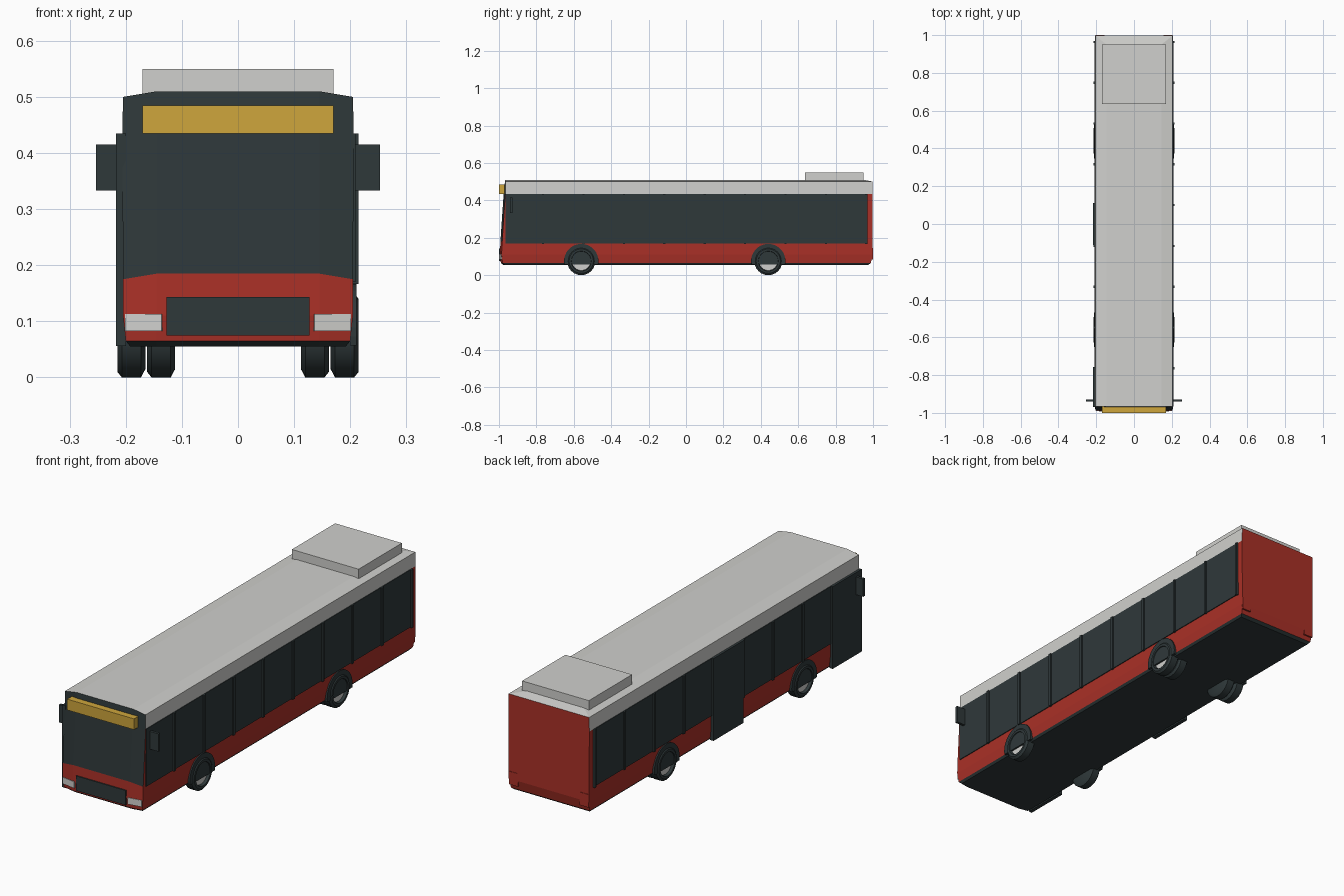
import bpy, bmesh, math
from mathutils import Matrix

if "Cube" in bpy.data.objects:
    bpy.data.objects.remove(bpy.data.objects["Cube"], do_unlink=True)


def material(name, rgb):
    m = bpy.data.materials.new(name)
    m.use_nodes = True
    m.diffuse_color = (*rgb, 1)
    node = next(n for n in m.node_tree.nodes if n.type == 'BSDF_PRINCIPLED')
    node.inputs["Base Color"].default_value = (*rgb, 1)
    node.inputs["Roughness"].default_value = 0.6
    return m


RED = material("red paint", (0.40, 0.03, 0.02))
WHITE = material("light grey paint", (0.63, 0.63, 0.61))
DARK = material("dark glass", (0.028, 0.040, 0.042))
AMBER = material("amber display", (0.62, 0.38, 0.045))


def finish(name, bm, mats, smooth=False):
    bmesh.ops.remove_doubles(bm, verts=bm.verts, dist=1e-5)
    bmesh.ops.recalc_face_normals(bm, faces=bm.faces)
    me = bpy.data.meshes.new(name)
    bm.to_mesh(me)
    bm.free()
    for m in mats:
        me.materials.append(m)
    ob = bpy.data.objects.new(name, me)
    bpy.context.collection.objects.link(ob)
    if smooth:
        bpy.ops.object.select_all(action='DESELECT')
        ob.select_set(True)
        bpy.context.view_layer.objects.active = ob
        bpy.ops.object.shade_smooth_by_angle(angle=math.radians(30))
    return ob


def box(name, x, y, z, mat, turn=0):
    bm = bmesh.new()
    size = [b - a for a, b in (x, y, z)]
    mid = [(a + b) / 2 for a, b in (x, y, z)]
    mtx = Matrix.Translation(mid) @ Matrix.Rotation(turn, 4, 'Z') @ Matrix.Diagonal((*size, 1))
    bmesh.ops.create_cube(bm, size=1, matrix=mtx)
    return finish(name, bm, [mat])


def side_box(name, s, x0, x1, y, z, mat, turn=0):
    return box(name, sorted((s * x0, s * x1)), y, z, mat, s * turn)


# Body shell: stacked outlines of (height, half width, front y, rear y)
def body():
    levels = [(0.055, 0.192, -0.977, 0.975), (0.065, 0.200, -0.990, 0.988),
              (0.11, 0.205, -0.995, 0.998), (0.175, 0.205, -0.992, 0.998),
              (0.435, 0.206, -0.975, 0.998), (0.50, 0.205, -0.967, 0.998)]
    bm = bmesh.new()
    rings = []
    for z, w, front, rear in levels:
        lift = 0.01 if z in (0.175, 0.50) else 0
        back = front + (0.001 if z == 0.50 else 0.009)
        pts = [(-w, back, z), (-0.145, front, z + lift), (0.145, front, z + lift),
               (w, back, z), (w, rear, z), (-w, rear, z)]
        rings.append([bm.verts.new(p) for p in pts])

    def face(verts, index):
        bm.faces.new(verts).material_index = index

    # Red below, dark windscreen, light band on the sides, dark skirt
    for i in range(len(levels) - 1):
        for j in range(6):
            k = (j + 1) % 6
            index = 0
            if i == 0:
                index = 2
            elif j < 3 and i >= 3:
                index = 2
            elif j in (3, 5) and i == 4:
                index = 1
            face([rings[i][j], rings[i][k], rings[i + 1][k], rings[i + 1][j]], index)
    face(rings[0], 2)

    # Roof with sloped edges
    t = rings[-1]
    left, right = (bm.verts.new((x, 0.95, 0.51)) for x in (-0.145, 0.145))
    face([t[1], t[2], right, left], 1)
    face([t[0], t[1], left, t[5]], 1)
    face([t[2], t[3], t[4], right], 1)
    face([right, t[4], t[5], left], 1)
    finish("body", bm, [RED, WHITE, DARK])


# Wheel lathed about the x axis, with a recessed light hub
def wheel(name, s, x, y):
    profile = [(-0.05, 0), (-0.05, 0.06), (-0.042, 0.075), (-0.008, 0.075),
               (0, 0.065), (0, 0.054), (-0.012, 0.05), (-0.012, 0)]
    n = 24
    bm = bmesh.new()
    rings = []
    for dx, r in profile:
        rings.append([bm.verts.new((s * (x + dx), y + r * math.cos(math.tau * k / n),
                                    0.075 + r * math.sin(math.tau * k / n))) for k in range(n)])
    for i in range(len(profile) - 1):
        for k in range(n):
            m = (k + 1) % n
            f = bm.faces.new([rings[i][k], rings[i][m], rings[i + 1][m], rings[i + 1][k]])
            f.material_index = int(i == len(profile) - 2)
    bmesh.ops.dissolve_degenerate(bm, dist=1e-5, edges=bm.edges)
    finish(name, bm, [DARK, WHITE], True)


# Dark wheel arch panel, cut off at the floor line
def arch(name, s, y):
    bm = bmesh.new()
    a0, steps, r = -0.2, 20, 0.092
    loop = []
    for k in range(steps + 1):
        a = a0 + (math.pi - 2 * a0) * k / steps
        loop.append(bm.verts.new((s * 0.2, y + r * math.cos(a), 0.075 + r * math.sin(a))))
    f = bm.faces.new(loop)
    ext = bmesh.ops.extrude_face_region(bm, geom=[f])
    moved = [v for v in ext["geom"] if isinstance(v, bmesh.types.BMVert)]
    bmesh.ops.translate(bm, verts=moved, vec=(s * 0.011, 0, 0))
    finish(name, bm, [DARK])


body()

# Both sides: glazing, pillars, wheels, mirrors, lamps
for s, side in ((1, "left"), (-1, "right")):
    side_box(f"{side}_windows", s, 0.20, 0.209, (-0.965, 0.97), (0.17, 0.435), DARK)
    for k in range(9):
        y = 0.964 - 0.216 * k
        side_box(f"{side}_pillar_{k + 1}", s, 0.20, 0.215,
                 (y - 0.006, y + 0.006), (0.167, 0.435), DARK)
    for axle, y in (("front", -0.56), ("rear", 0.44)):
        wheel(f"{axle}_{side}_wheel", s, 0.215, y)
        arch(f"{axle}_{side}_wheel_arch", s, y)
    wheel(f"rear_{side}_inner_wheel", s, 0.162, 0.44)
    side_box(f"{side}_mirror", s, 0.205, 0.253, (-0.94, -0.928), (0.333, 0.415), DARK)
    side_box(f"{side}_headlight", s, 0.135, 0.201, (-0.994, -0.986), (0.083, 0.113), WHITE, 0.16)
    side_box(f"{side}_tail_light", s, 0.157, 0.203, (0.992, 1.0), (0.085, 0.145), RED)

# Doors on the right side
for name, y in (("middle_door", (-0.11, 0.11)), ("front_door", (-0.97, -0.758))):
    side_box(name, -1, 0.20, 0.217, y, (0.056, 0.435), DARK)

# Front fittings and roof unit
box("front_grille", (-0.127, 0.127), (-0.999, -0.991), (0.075, 0.143), DARK)
box("destination_display", (-0.17, 0.17), (-1.0, -0.96), (0.435, 0.485), AMBER)
box("roof_unit", (-0.17, 0.17), (0.635, 0.95), (0.50, 0.55), WHITE)
